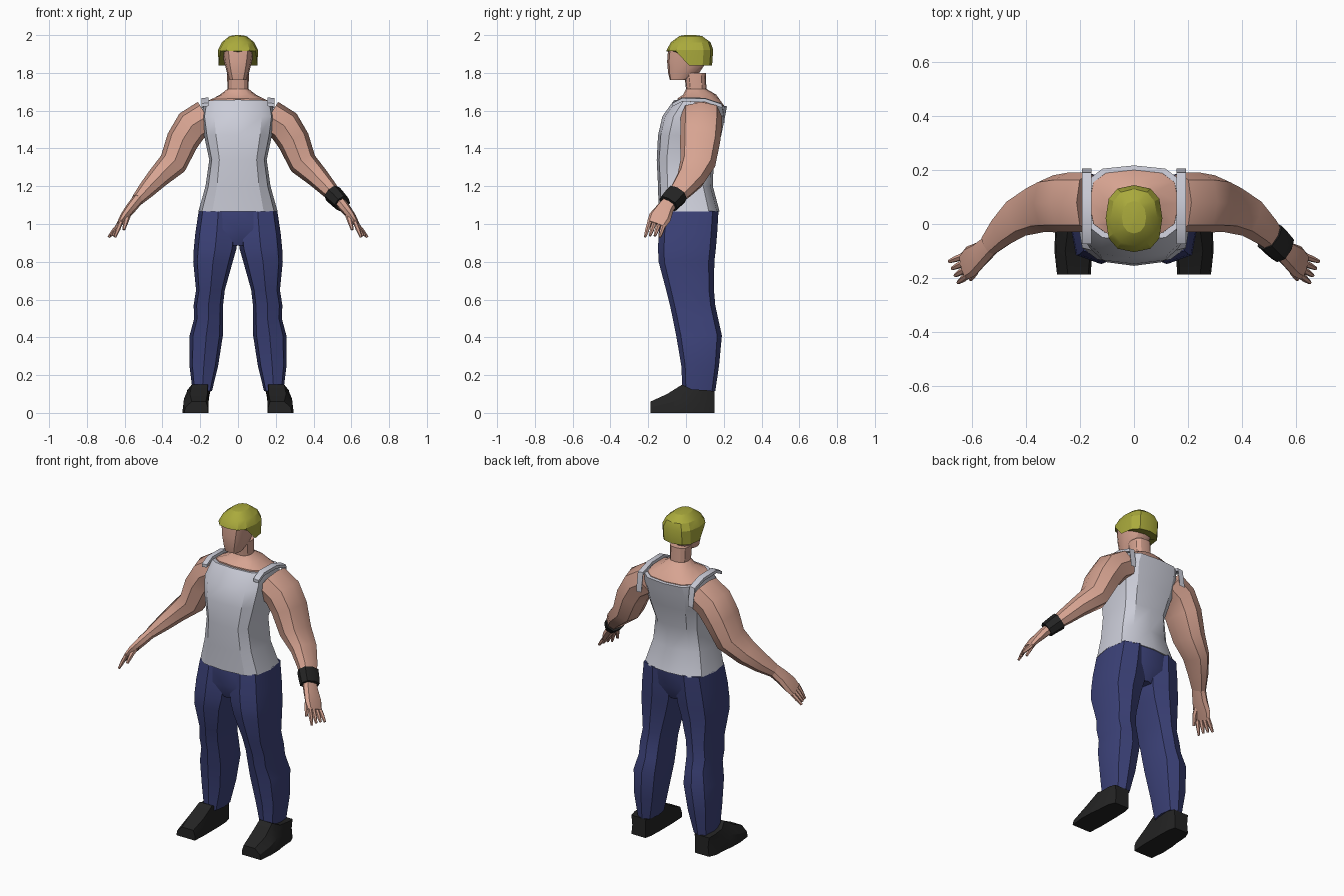
import bpy, bmesh, math
from mathutils import Vector


def material(name, rgb):
    m = bpy.data.materials.new(name)
    m.diffuse_color = (*rgb, 1)
    return m


SKIN = material("skin", (0.68, 0.37, 0.285))
WHITE = material("white_cloth", (0.60, 0.61, 0.69))
BLUE = material("blue_denim", (0.045, 0.054, 0.19))
BLACK = material("black_leather", (0.017, 0.017, 0.017))
HAIR = material("yellow_hair", (0.40, 0.40, 0.045))


def outline(n, p):
    """Unit superellipse with n corners; higher p is boxier."""
    pts = []
    for i in range(n):
        a = 2 * math.pi * i / n
        c, s = math.cos(a), math.sin(a)
        pts.append((math.copysign(abs(c) ** (2 / p), c) if abs(c) > 1e-6 else 0,
                    math.copysign(abs(s) ** (2 / p), s) if abs(s) > 1e-6 else 0))
    return pts


def loft(name, rings, mat, side=1, angle=32):
    """Skin a closed surface over matching rings of points."""
    bm = bmesh.new()
    rows = [[bm.verts.new((side * q[0], q[1], q[2])) for q in r] for r in rings]
    n = len(rows[0])
    for a, b in zip(rows, rows[1:]):
        for i in range(n):
            j = (i + 1) % n
            bm.faces.new((a[i], a[j], b[j], b[i]))
    bm.faces.new(rows[0])
    bm.faces.new(rows[-1])
    bmesh.ops.recalc_face_normals(bm, faces=bm.faces[:])
    me = bpy.data.meshes.new(name)
    bm.to_mesh(me)
    bm.free()
    me.materials.append(mat)
    ob = bpy.data.objects.new(name, me)
    bpy.context.collection.objects.link(ob)
    bpy.ops.object.select_all(action='DESELECT')
    ob.select_set(True)
    bpy.context.view_layer.objects.active = ob
    bpy.ops.object.shade_smooth_by_angle(angle=math.radians(angle))
    return ob


def level(x0, x1, y0, y1, z, n=8, p=3.0, tilt=0):
    """Horizontal ring between x and y limits; tilt lowers the back edge."""
    cx, cy, w, d = (x0 + x1) / 2, (y0 + y1) / 2, (x1 - x0) / 2, (y1 - y0) / 2
    return [(cx + w * u, cy + d * v, z - tilt * (v + 1) / 2) for u, v in outline(n, p)]


def limb(path, n=8, p=2.5):
    """Rings along a path of (x, y, z, thickness, depth)."""
    pts = [Vector(q[:3]) for q in path]
    rings = []
    for i, q in enumerate(path):
        d = (pts[min(i + 1, len(pts) - 1)] - pts[max(i - 1, 0)]).normalized()
        v = Vector((0, 1, 0))
        v = (v - d * v.dot(d)).normalized()
        u = d.cross(v)
        rings.append([pts[i] + u * q[3] * a + v * q[4] * b for a, b in outline(n, p)])
    return rings


# Tank top: half width, front y, back y, z
shirt = [(.21, -.145, .178, 1.065), (.172, -.148, .142, 1.20), (.152, -.155, .147, 1.34),
         (.18, -.148, .187, 1.47), (.194, -.125, .207, 1.57)]
rings = [level(-w, w, a, b, z, 12, 3.2) for w, a, b, z in shirt]
rings.append(level(-.18, .18, -.062, .217, 1.658, 12, 3.2, tilt=.035))
loft("tank_top", rings, WHITE)

# Skin of the upper chest, sloping up into the neck
loft("chest_and_neck", [
    level(-.17, .17, -.045, .200, 1.60, 12, 3),
    level(-.165, .165, -.045, .200, 1.664, 12, 3, tilt=.035),
    level(-.095, .095, -.015, .160, 1.685, 12, 2.5),
    level(-.056, .056, .000, .108, 1.715, 12, 2.5),
    level(-.058, .058, -.010, .105, 1.80, 12, 2.5)], SKIN)

# Head
loft("head", [
    level(-.045, .045, -.085, .00, 1.762, 12, 2.8),
    level(-.058, .058, -.095, .07, 1.80, 12, 2.8),
    level(-.074, .074, -.10, .11, 1.86, 12, 2.8),
    level(-.085, .085, -.095, .125, 1.925, 12, 2.8),
    level(-.05, .05, -.05, .08, 1.97, 12, 2.8)], SKIN)

# Hair cap: the rim rises above the face
rim = [(x, y, 1.915 if y < -.03 else 1.838) for x, y, z in
       level(-.104, .104, -.104, .138, 0, 12, 2.6)]
loft("hair", [
    rim,
    level(-.105, .105, -.102, .144, 1.922, 12, 2.6),
    level(-.086, .086, -.080, .130, 1.962, 12, 2.4),
    level(-.045, .045, -.035, .085, 1.995, 12, 2.2),
    level(-.012, .012, -.005, .05, 2.0, 12, 2.2)], HAIR, angle=25)

# Trouser seat
loft("trouser_seat", [
    level(-.205, .205, -.130, .172, 1.075, 12, 3.2),
    level(-.20, .20, -.140, .162, .97, 12, 3),
    level(-.05, .05, -.110, .125, .885, 12, 3)], BLUE)

ARM = [(.165, .080, 1.57, .090, .110), (.245, .080, 1.52, .092, .110),
       (.295, .075, 1.44, .086, .106), (.345, .062, 1.32, .075, .094),
       (.425, .028, 1.245, .058, .078), (.485, -.025, 1.18, .046, .060),
       (.535, -.078, 1.125, .032, .042)]
HAND = [(.53, -.075, 1.13, .030, .040), (.57, -.112, 1.08, .028, .048),
        (.605, -.138, 1.035, .022, .060), (.63, -.158, .998, .014, .052)]
LEG = [(.0, .208, -.130, .172, 1.07), (.0, .226, -.145, .165, .95),
       (.008, .234, -.148, .158, .87), (.028, .237, -.145, .150, .80),
       (.070, .222, -.105, .148, .65), (.079, .235, -.085, .155, .57),
       (.080, .232, -.070, .170, .50), (.080, .256, -.052, .190, .41),
       (.105, .257, -.025, .175, .25), (.138, .240, -.018, .155, .115)]
SHOE = [(-.188, .160, .285, .170, .245, .060), (-.10, .155, .295, .162, .255, .100),
        (-.02, .155, .292, .160, .245, .150), (.03, .155, .285, .150, .265, .125),
        (.11, .158, .280, .145, .270, .120), (.152, .168, .262, .165, .262, .115)]
STRAP = [(-.075, 1.642), (-.02, 1.670), (.10, 1.668), (.19, 1.638), (.205, 1.54)]

for side, tag in ((1, "left"), (-1, "right")):
    loft(tag + "_arm", limb(ARM), SKIN, side)
    loft(tag + "_palm", limb(HAND), SKIN, side)

    # Fingers fan out from the end of the palm
    for i in range(4):
        t = i - 1.5
        base = Vector((.625 + .005 * t, -.155 + .024 * t, 1.005 - .008 * t))
        tip = Vector((.668 + .011 * t, -.178 + .026 * t, .940 - .006 * abs(t)))
        mid = (base + tip) / 2
        loft(f"{tag}_finger_{i + 1}", limb([(*base, .012, .013), (*mid, .012, .012),
                                           (*tip, .007, .007)], 6, 2), SKIN, side)
    loft(tag + "_thumb", limb([(.575, -.135, 1.07, .016, .018), (.59, -.178, 1.025, .015, .015),
                               (.605, -.205, .970, .008, .008)], 6, 2), SKIN, side)

    # Trouser leg
    loft(tag + "_trouser_leg", [level(*s) for s in LEG], BLUE, side)

    # Shoe: y, bottom x limits, top x limits, height
    loft(tag + "_shoe", [[(a, y, 0.008), (b, y, 0.008), (b - .006, y, h * .5),
                          (d, y, h), (c, y, h), (a, y, h * .5)]
                         for y, a, b, c, d, h in SHOE], BLACK, side, 25)

    # Shoulder strap
    loft(tag + "_strap", [[(.157, y, z), (.192, y, z - .004), (.192, y, z - .022),
                           (.157, y, z - .018)] for y, z in STRAP], WHITE, side)

# Wristband on one arm only
loft("wristband", limb([(.503, -.045, 1.158, .050, .060), (.528, -.070, 1.133, .047, .060),
                        (.552, -.094, 1.107, .044, .057)], 8, 2.5), BLACK)

# Stand the soles on the ground
for ob in bpy.data.objects:
    if ob.name.endswith("_shoe"):
        for v in ob.data.vertices:
            if v.co.z < .01:
                v.co.z = 0.0
